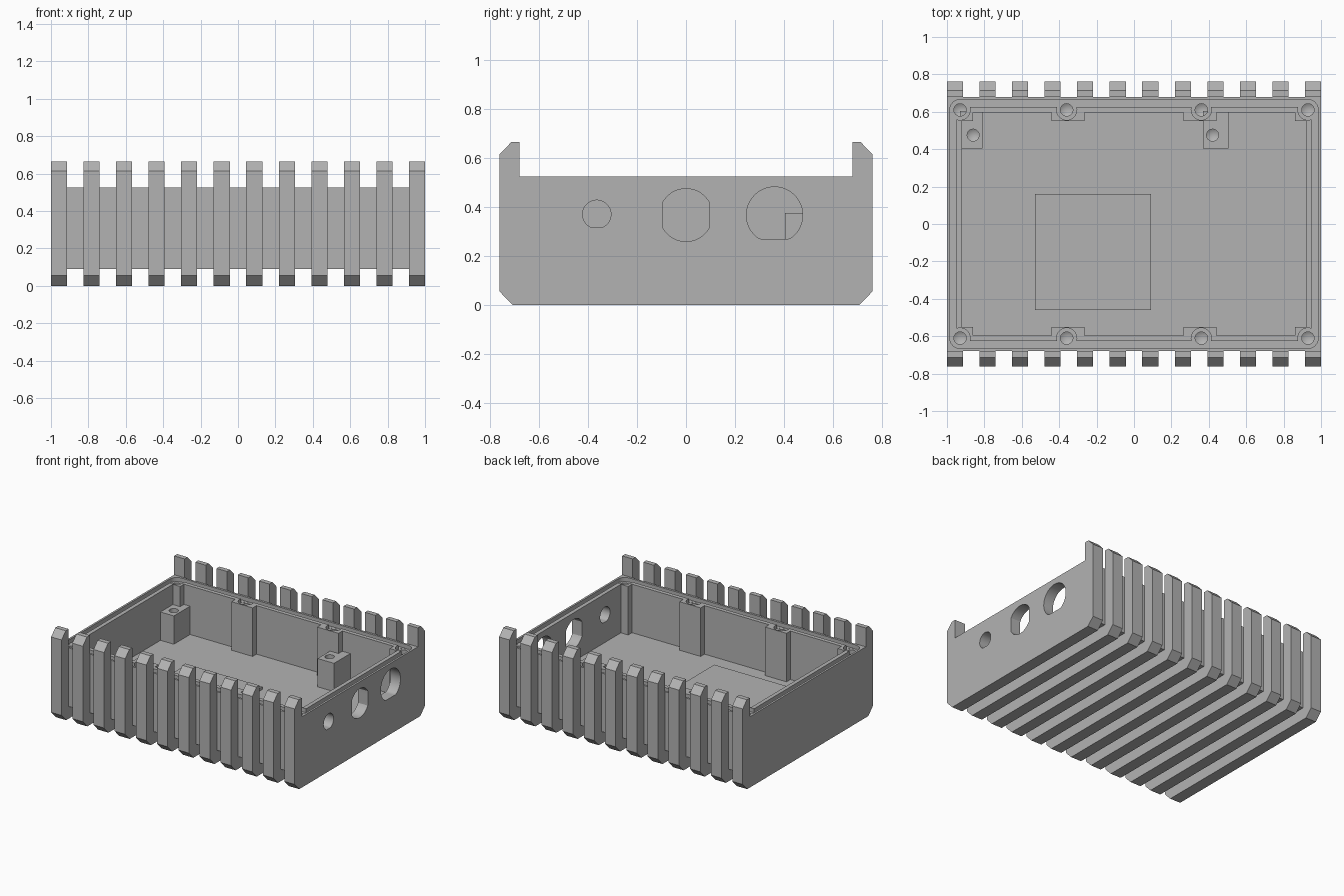
import bpy, bmesh, math
from mathutils import Matrix

if "Cube" in bpy.data.objects:
    bpy.data.objects.remove(bpy.data.objects["Cube"])

grey = bpy.data.materials.new("cast_grey")
grey.diffuse_color = (0.45, 0.45, 0.45, 1)
grey.use_nodes = True
grey.node_tree.nodes["Principled BSDF"].inputs["Base Color"].default_value = grey.diffuse_color


def obj_from(bm, name):
    bmesh.ops.recalc_face_normals(bm, faces=bm.faces[:])
    me = bpy.data.meshes.new(name)
    bm.to_mesh(me)
    bm.free()
    me.materials.append(grey)
    ob = bpy.data.objects.new(name, me)
    bpy.context.collection.objects.link(ob)
    return ob


def prism(bm, pts, a, b, axis="z", tip=0.0):
    """Extrude a 2D outline from a to b; x-axis prisms take (y, z) outlines."""
    place = (lambda p, h: (p[0], p[1], h)) if axis == "z" else (lambda p, h: (h, p[0], p[1]))
    low = [bm.verts.new(place(p, a)) for p in pts]
    high = [bm.verts.new(place(p, b)) for p in pts]
    n = len(pts)
    for i in range(n):
        j = (i + 1) % n
        bm.faces.new((low[i], low[j], high[j], high[i]))
    bm.faces.new(high)
    bottom = bm.faces.new(low[::-1])
    if tip:  # drill point
        bmesh.ops.poke(bm, faces=[bottom])["verts"][0].co.z -= tip


def circle(cx, cy, r, n=32):
    return [(cx + r * math.cos(2 * math.pi * i / n), cy + r * math.sin(2 * math.pi * i / n))
            for i in range(n)]


def rect(x0, x1, y0, y1):
    return [(x0, y0), (x1, y0), (x1, y1), (x0, y1)]


def rounded(hx, hy, r, n=8):
    pts = []
    for k, (sx, sy) in enumerate([(1, 1), (-1, 1), (-1, -1), (1, -1)]):
        for i in range(n + 1):
            t = math.pi / 2 * (k + i / n)
            pts.append((sx * (hx - r) + r * math.cos(t), sy * (hy - r) + r * math.sin(t)))
    return pts


def cut(target, bm):
    cutter = obj_from(bm, "cutter")
    cutter.hide_render = True
    mod = target.modifiers.new("cut", "BOOLEAN")
    mod.operation, mod.solver, mod.object = "DIFFERENCE", "EXACT", cutter
    bpy.context.view_layer.objects.active = target
    bpy.ops.object.modifier_apply(modifier=mod.name)
    bpy.data.objects.remove(cutter)


def smooth(ob):
    bpy.ops.object.select_all(action="DESELECT")
    ob.select_set(True)
    bpy.context.view_layer.objects.active = ob
    bpy.ops.object.shade_smooth_by_angle(angle=math.radians(30))


RIM, FLOOR, BASE = 0.525, 0.165, 0.09

# Case block
bm = bmesh.new()
prism(bm, rect(-1, 1, -0.68, 0.68), BASE, RIM)
case = obj_from(bm, "case")

# Cavity, leaving screw bosses along the long walls and in the corners
quarter = [(0.265, 0.595), (0.265, 0.55), (0.44, 0.55), (0.44, 0.595),
           (0.86, 0.595), (0.86, 0.55), (0.92, 0.55)]
right = quarter + [(x, -y) for x, y in reversed(quarter)]
bm = bmesh.new()
prism(bm, right + [(-x, y) for x, y in reversed(right)], FLOOR, 0.7)
cut(case, bm)

# Gasket groove around the rim
bm = bmesh.new()
loops = []
for z in (RIM - 0.03, 0.6):
    for pts in (rounded(0.985, 0.665, 0.055), rounded(0.95, 0.625, 0.01)):
        loops.append([bm.verts.new((x, y, z)) for x, y in pts])
lo_out, lo_in, hi_out, hi_in = loops
for a, b in ((lo_out, lo_in), (lo_in, hi_in), (hi_in, hi_out), (hi_out, lo_out)):
    for i in range(len(a)):
        j = (i + 1) % len(a)
        bm.faces.new((a[i], a[j], b[j], b[i]))
cut(case, bm)

# Counterbores and drilled screw holes
screws = [(sx * x, sy * 0.61) for x in (0.36, 0.93) for sx in (-1, 1) for sy in (-1, 1)]
for radius, depth, tip in ((0.054, 0.031, 0), (0.033, 0.2, 0.02)):
    bm = bmesh.new()
    for x, y in screws:
        prism(bm, circle(x, y, radius), RIM - depth, 0.62, tip=tip)
    cut(case, bm)


# Connector ports with flats through the right wall
def port(cy, cz, r, zmin=-9, half=9):
    return [(max(cy - half, min(cy + half, y)), max(zmin, z)) for y, z in circle(cy, cz, r, 48)]


bm = bmesh.new()
for outline in (port(-0.365, 0.37, 0.058, zmin=0.317),
                port(0, 0.367, 0.108, half=0.094),
                port(0.362, 0.367, 0.115, zmin=0.27)):
    prism(bm, outline, 0.9, 1.1, "x")
bmesh.ops.remove_doubles(bm, verts=bm.verts[:], dist=1e-5)
cut(case, bm)
smooth(case)

# Cooling fins wrapping the front, underside and back
half_fin = [(0.71, 0), (0.763, 0.055), (0.763, 0.615), (0.715, 0.665), (0.68, 0.665), (0.68, BASE)]
fin_outline = half_fin + [(-y, z) for y, z in reversed(half_fin)]
for i in range(12):
    x = -1 + i * (2 - 0.086) / 11
    bm = bmesh.new()
    prism(bm, fin_outline, x, x + 0.086, "x")
    obj_from(bm, f"cooling_fin_{i + 1}")

# Board standoffs with drilled holes
for name, x0, x1, hx in (("standoff_left", -0.93, -0.81, -0.86), ("standoff_right", 0.37, 0.505, 0.42)):
    bm = bmesh.new()
    prism(bm, rect(x0, x1, 0.405, 0.605), FLOOR - 0.01, 0.375)
    post = obj_from(bm, name)
    bm = bmesh.new()
    prism(bm, circle(hx, 0.475, 0.032), 0.24, 0.42, tip=0.02)
    cut(post, bm)
    smooth(post)

# Raised heat pad on the floor
bm = bmesh.new()
prism(bm, rect(-0.53, 0.09, -0.46, 0.16), FLOOR - 0.01, FLOOR + 0.02)
obj_from(bm, "heat_pad")
